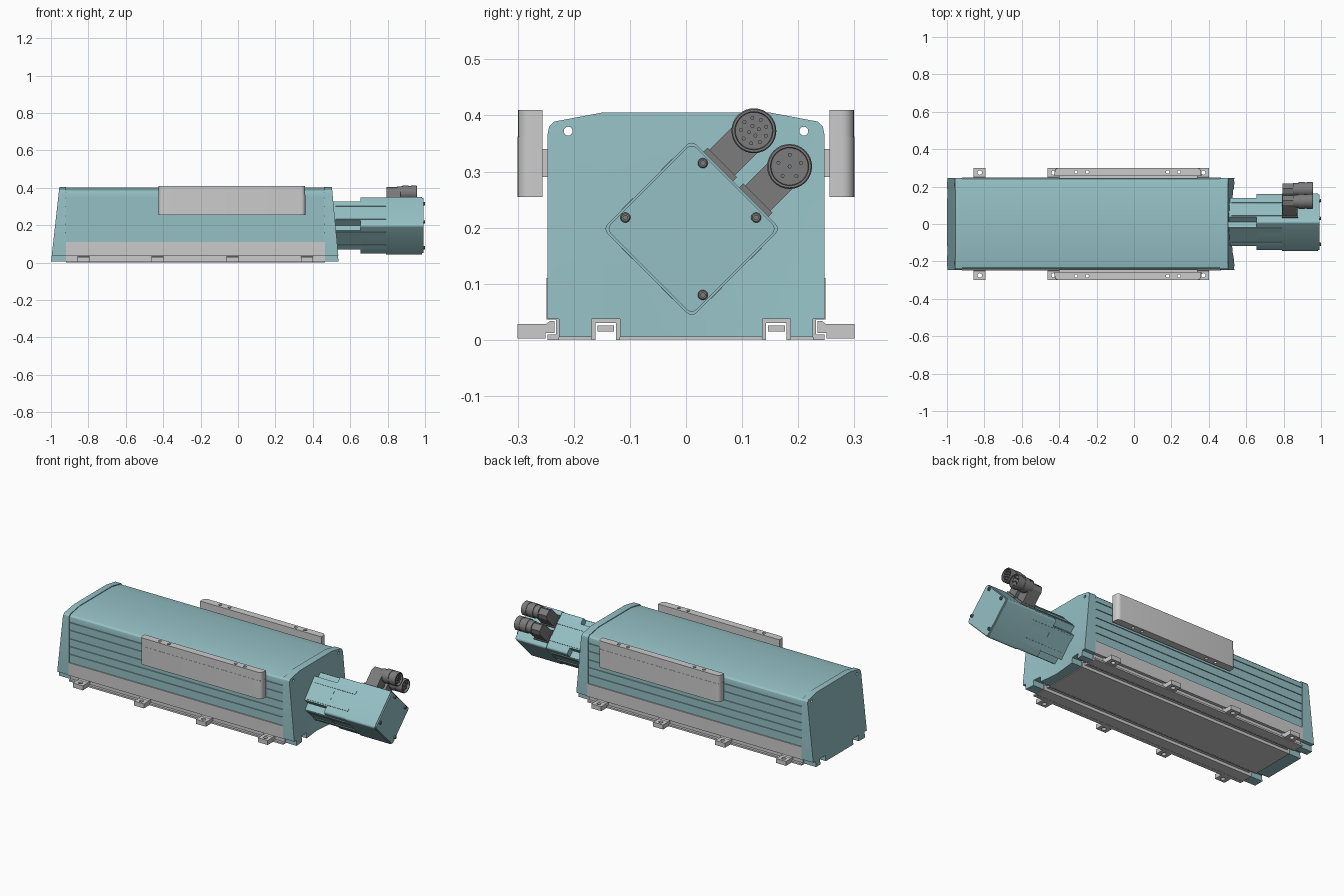
import bpy, bmesh, math

if "Cube" in bpy.data.objects:
    bpy.data.objects.remove(bpy.data.objects["Cube"])

def material(name, rgb):
    m = bpy.data.materials.new(name)
    m.diffuse_color = (*rgb, 1)
    m.use_nodes = True
    m.node_tree.nodes["Principled BSDF"].inputs["Base Color"].default_value = m.diffuse_color
    return m

TEAL = material("teal", (0.30, 0.53, 0.56))
DARK = material("dark_grey", (0.2, 0.2, 0.2))

def finish(name, bm, mat=None):
    bmesh.ops.recalc_face_normals(bm, faces=bm.faces)
    me = bpy.data.meshes.new(name)
    bm.to_mesh(me)
    bm.free()
    ob = bpy.data.objects.new(name, me)
    bpy.context.collection.objects.link(ob)
    if mat:
        me.materials.append(mat)
    return ob

def prism(name, pts, x0, x1, mat=None):
    """Extrude a (y, z) outline along x; x1 may be a function of (y, z)."""
    bm = bmesh.new()
    sloped = callable(x1)
    end = 5 if sloped else x1
    a = [bm.verts.new((x0, y, z)) for y, z in pts]
    b = [bm.verts.new((end, y, z)) for y, z in pts]
    bm.faces.new(a)
    bm.faces.new(b)
    for i in range(len(pts)):
        j = (i + 1) % len(pts)
        bm.faces.new((a[i], a[j], b[j], b[i]))
    if sloped:
        bmesh.ops.bisect_plane(bm, geom=bm.verts[:] + bm.edges[:] + bm.faces[:],
                               plane_co=(0, 0, 0), plane_no=(0, 1, 0))
        bmesh.ops.triangulate(bm, faces=bm.faces[:])
        for v in bm.verts:
            if v.co.x > 4:
                v.co.x = x1(v.co.y, v.co.z)
    return finish(name, bm, mat)

def box(name, x0, x1, y0, y1, z0, z1, mat=None):
    return prism(name, [(y0, z0), (y1, z0), (y1, z1), (y0, z1)], x0, x1, mat)

def lathe(name, pts, y, z, mat=None, steps=32):
    """Spin an (x, radius) outline around the x direction."""
    bm = bmesh.new()
    vs = [bm.verts.new((x, y + r, z)) for x, r in pts]
    es = [bm.edges.new(p) for p in zip(vs, vs[1:])]
    bmesh.ops.spin(bm, geom=vs + es, cent=(0, y, z), axis=(1, 0, 0),
                   angle=2 * math.pi, steps=steps, use_merge=True)
    bmesh.ops.remove_doubles(bm, verts=bm.verts, dist=1e-5)
    return finish(name, bm, mat)

def rod(name, x0, x1, r, y, z, mat=None, steps=16):
    return lathe(name, [(x0, 0), (x0, r), (x1, r), (x1, 0)], y, z, mat, steps)

def upright(x, y, z0, z1, r):
    bpy.ops.mesh.primitive_cylinder_add(vertices=16, radius=r, depth=z1 - z0,
                                        location=(x, y, (z0 + z1) / 2))
    return bpy.context.object

def cut(ob, cutter):
    m = ob.modifiers.new("hole", "BOOLEAN")
    m.operation, m.solver, m.object = "DIFFERENCE", "EXACT", cutter
    bpy.context.view_layer.objects.active = ob
    bpy.ops.object.modifier_apply(modifier=m.name)

def drop(ob):
    bpy.data.objects.remove(ob, do_unlink=True)

SLOTS = [(-.168, -.118), (.136, .186)]

def section(d, grooves=()):
    """Housing cross-section inset by d, with slots underneath."""
    w = .247 - d
    side = []
    for z in grooves:
        side += [(w, z - .003), (w - .005, z - .003), (w - .005, z + .003), (w, z + .003)]
    side += [(w, .365 - d), (w - .003, .380 - d), (w - .012, .389 - d), (.15, .405 - d)]
    bottom = [(-w, .037), (-.226, .037), (-.226, .005)]
    for a, b in SLOTS:
        bottom += [(a, .005), (a, .037), (b, .037), (b, .005)]
    bottom += [(.226, .005), (.226, .037), (w, .037)]
    return bottom + side + [(-y, z) for y, z in reversed(side)]

# Housing with sloped end caps; the right one folds inward at the middle
body = prism("housing", section(.004, (.16, .205, .25, .30, .345)), -.92, .462, TEAL)
left = prism("left_cap", section(0), -.92, lambda y, z: -1 + .045 * z / .405, TEAL)
right = prism("right_cap", section(0), .46,
              lambda y, z: .502 + (.013 + .025 * abs(y) / .247) * (1 - z / .405), TEAL)
for s in (-1, 1):
    c = rod("eye_cutter", -1.1, .7, .008, s * .21, .372)
    for ob in (body, left, right):
        cut(ob, c)
    drop(c)

# Underside: plates between the slots, slot linings and nuts
edges = [-.226] + [v for s in SLOTS for v in s] + [.226]
for a, b in zip(edges[::2], edges[1::2]):
    box("bottom_plate", -.92, .462, a, b, .001, .008)
for a, b in SLOTS:
    prism("slot_lining", [(a, 0), (a + .007, 0), (a + .007, .030), (b - .007, .030),
                          (b - .007, 0), (b, 0), (b, .038), (a, .038)], -.92, .465)
    box("slot_nut", -.9, .45, a + .010, b - .010, .015, .026)

for s in (-1, 1):
    # Side rails and mounting clips
    prism("side_rail", [(s * y, z) for y, z in
          [(.226, 0), (.247, 0), (.247, .01), (.232, .01), (.232, .036), (.249, .036),
           (.249, .11), (.240, .11), (.240, .042), (.226, .042)]], -.92, .465)
    for x in (-.825, -.43, -.03, .37):
        clip = prism("mounting_clip", [(s * y, z) for y, z in
                     [(.30, .002), (.30, .028), (.25, .028), (.242, .034), (.234, .034),
                      (.234, .012), (.25, .012), (.25, .002)]], x - .032, x + .032)
        c = upright(x, s * .275, -.1, .1, .012)
        cut(clip, c)
        drop(c)
    # Side bumpers: two stacked pieces with rounded outer ends, on a mounting bar
    box("bumper_mount", -.40, .34, s * .24, s * .26, .29, .34)
    for z0, z1, inset in ((.255, .362, 0), (.362, .41, .001)):
        bumper = box("side_bumper", -.425 + inset, .36 - inset,
                     s * .256, s * (.30 - inset), z0, z1)
        bm = bmesh.new()
        bm.from_mesh(bumper.data)
        ends = [e for e in bm.edges if all(abs(v.co.y) > .29 for v in e.verts)
                and abs(e.verts[0].co.z - e.verts[1].co.z) > .01]
        bmesh.ops.bevel(bm, geom=ends, offset=.022, segments=6, profile=.5, affect="EDGES")
        bm.to_mesh(bumper.data)
        bm.free()
        for x in (-.31, -.25, .18, .24):
            c = upright(x, s * .278, .1, .6, .009)
            cut(bumper, c)
            drop(c)

# Motor, turned 45 degrees about its shaft
CY, CZ, K = .01, .198, math.sqrt(.5)

def turned(pts, quarter=0):
    out = []
    for t, n in pts:
        for _ in range(quarter):
            t, n = n, -t
        out.append((CY + (t + n) * K, CZ + (n - t) * K))
    return out

def rounded_square(h, r):
    pts = []
    for q in range(4):
        cx, cy = ((1, 1), (-1, 1), (-1, -1), (1, -1))[q]
        for i in range(5):
            a = math.radians(90 * q + 22.5 * i)
            pts.append((cx * (h - r) + r * math.cos(a), cy * (h - r) + r * math.sin(a)))
    return pts

f, g = .110, .071
prism("motor_flange", turned([(f, -g), (f, g), (g, g), (g, f), (-g, f), (-g, g), (-f, g),
                              (-f, -g), (-g, -g), (-g, -f), (g, -f), (g, -g)]), .47, .66, TEAL)
prism("motor_middle", turned(rounded_square(.109, .012)), .655, .79, TEAL)
prism("motor_rear", turned(rounded_square(.112, .012)), .79, .984, TEAL)
prism("motor_end_plate", turned(rounded_square(.108, .012)), .984, .991, TEAL)
for q in range(4):
    for t in (-.05, .05):
        prism("motor_rib", turned([(t - .014, .10), (t + .014, .10), (t + .014, .113),
                                   (t - .014, .113)], q), .52, .79, TEAL)

# End plate screws with a recessed socket
for y, z in ((.03, .315), (.03, .08), (-.108, .218), (.125, .218)):
    lathe("end_screw", [(.985, 0), (.985, .009), (.998, .009), (1, .007), (1, .004),
                        (.996, .004), (.996, 0)], y, z, DARK, 16)

# Angled plug connectors on the upper right motor face
for t, rings in ((-.045, ((4, .009), (9, .023))), (.045, ((1, 0), (5, .021)))):
    prism("connector_base", turned([(t - .037, .105), (t + .037, .105), (t + .037, .122),
                                    (t - .037, .122)]), .79, .878, DARK)
    prism("connector_elbow", turned([(t - .032, .11), (t + .032, .11), (t + .032, .205),
                                     (t + .018, .228), (t - .018, .228), (t - .032, .205)]),
          .795, .87, DARK)
    (y, z), = turned([(t, .202)])
    lathe("connector_socket", [(.85, 0), (.85, .034), (.88, .036), (.88, .040), (.912, .040),
                               (.912, .037), (.924, .037), (.924, .040), (.953, .040),
                               (.956, .038), (.956, .034), (.942, .033), (.942, 0)], y, z, DARK)
    for n, r in rings:
        for i in range(n):
            a = 2 * math.pi * i / n + .3
            rod("connector_pin", .94, .952, .0035, y + r * math.cos(a),
                z + r * math.sin(a), DARK, 10)

# Smooth round parts, keep hard edges
bpy.ops.object.select_all(action="SELECT")
bpy.context.view_layer.objects.active = body
bpy.ops.object.shade_smooth_by_angle(angle=math.radians(30))
